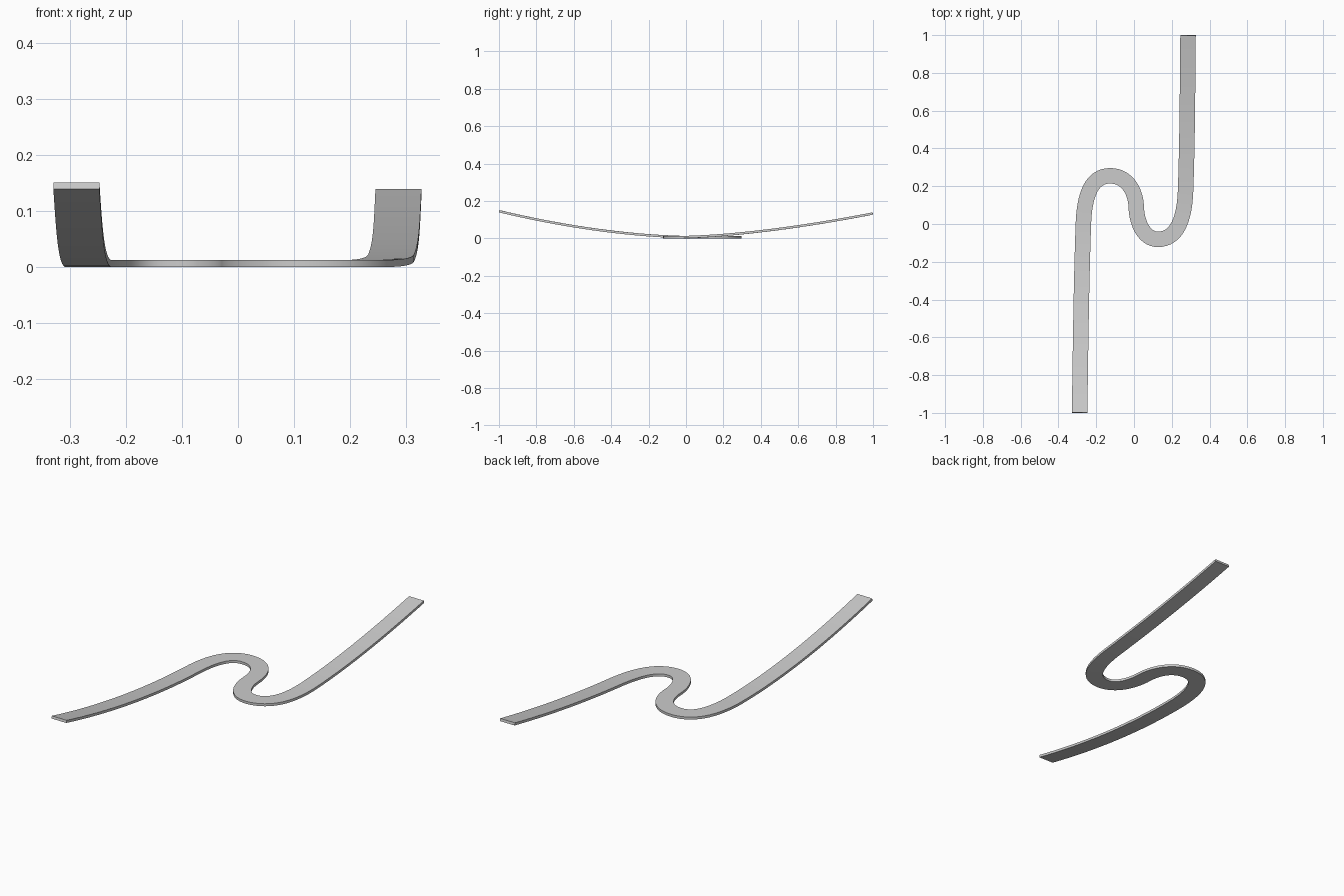
import bpy
import bmesh
from mathutils import Vector
from mathutils.geometry import interpolate_bezier

if "Cube" in bpy.data.objects:
    bpy.data.objects.remove(bpy.data.objects["Cube"])

HALF_W, THICK = 0.041, 0.0125

# S-shaped centreline in plan: x, y, tangent x, tangent y, handle in, handle out
knots = [
    (-0.288, -1.00, 0.015, 1, 0.0, 0.33),
    (-0.268, 0.00, 0.035, 1, 0.33, 0.15),
    (-0.127, 0.255, 1, 0, 0.10, 0.095),
    (0.012, 0.088, 0.03, -1, 0.08, 0.08),
    (0.127, -0.081, 1, 0, 0.075, 0.10),
    (0.273, 0.176, 0.035, 1, 0.15, 0.28),
    (0.286, 1.00, 0.010, 1, 0.28, 0.0),
]


def centreline():
    pts = []
    last = len(knots) - 2
    for i in range(last + 1):
        a, b = knots[i], knots[i + 1]
        p, q = Vector(a[:2]), Vector(b[:2])
        t, u = Vector(a[2:4]).normalized(), Vector(b[2:4]).normalized()
        seg = interpolate_bezier(p.to_3d(), (p + t * a[5]).to_3d(),
                                 (q - u * b[4]).to_3d(), q.to_3d(), 17)
        pts += seg if i == last else seg[:-1]
    return pts, 16, 16 * 4


def rise(d, reach, height, power):
    return height * (max(d, 0) / reach) ** power


# Both legs sweep upward away from the flat middle
pts, front_end, back_start = centreline()
for i, p in enumerate(pts):
    if i < front_end + 10 and p.x < -0.2:
        p.z = rise(0.05 - p.y, 1.05, 0.139, 1.8)
    elif i > back_start:
        p.z = rise(p.y + 0.04, 1.04, 0.127, 1.6)

# Rectangular section swept along the path, kept level across its width
bm = bmesh.new()
rings = []
for i, p in enumerate(pts):
    t = (pts[min(i + 1, len(pts) - 1)] - pts[max(i - 1, 0)]).normalized()
    side = t.cross(Vector((0, 0, 1))).normalized()
    up = side.cross(t).normalized() * THICK
    l, r = p - side * HALF_W, p + side * HALF_W
    rings.append([bm.verts.new(v) for v in (l, r, r + up, l + up)])
for a, b in zip(rings, rings[1:]):
    for k in range(4):
        n = (k + 1) % 4
        bm.faces.new((a[k], a[n], b[n], b[k]))
bm.faces.new(rings[0])
bm.faces.new(rings[-1])
bmesh.ops.recalc_face_normals(bm, faces=bm.faces)

mesh = bpy.data.meshes.new("curved_strip")
bm.to_mesh(mesh)
bm.free()
strip = bpy.data.objects.new("curved_strip", mesh)
bpy.context.collection.objects.link(strip)
bpy.context.view_layer.objects.active = strip
strip.select_set(True)
bpy.ops.object.shade_smooth_by_angle()
